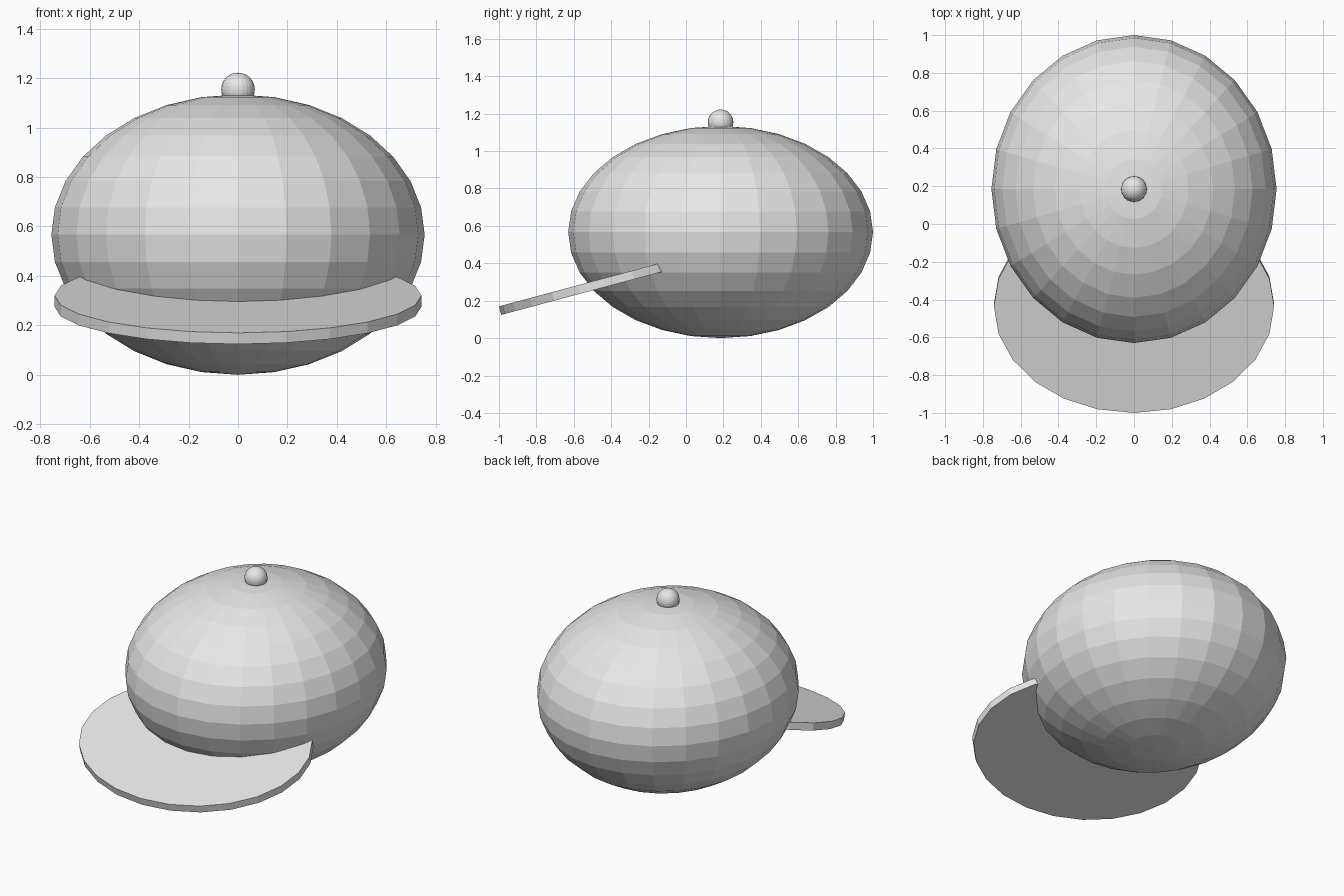
import bpy
import math

if "Cube" in bpy.data.objects:
    bpy.data.objects.remove(bpy.data.objects["Cube"])

# One plain grey for the whole cap
grey = bpy.data.materials.new("light_grey")
grey.diffuse_color = (0.8, 0.8, 0.8, 1)
grey.use_nodes = True
grey.node_tree.nodes["Principled BSDF"].inputs["Base Color"].default_value = grey.diffuse_color


def finish(name, scale):
    obj = bpy.context.object
    obj.name = name
    obj.scale = scale
    obj.data.materials.append(grey)
    return obj


def ellipsoid(name, centre, radii):
    bpy.ops.mesh.primitive_uv_sphere_add(segments=24, ring_count=16, radius=1, location=centre)
    return finish(name, radii)


# Rounded crown of the cap
ellipsoid("crown", (0, 0.185, 0.567), (0.755, 0.815, 0.567))

# Small button on top
ellipsoid("button", (0, 0.185, 1.154), (0.068, 0.068, 0.068))

# Oval brim, sloping down toward the front and running into the crown
bpy.ops.mesh.primitive_cylinder_add(vertices=24, radius=1, depth=1,
                                    location=(0, -0.43, 0.298),
                                    rotation=(math.radians(15), 0, 0))
finish("brim", (0.742, 0.584, 0.047))
